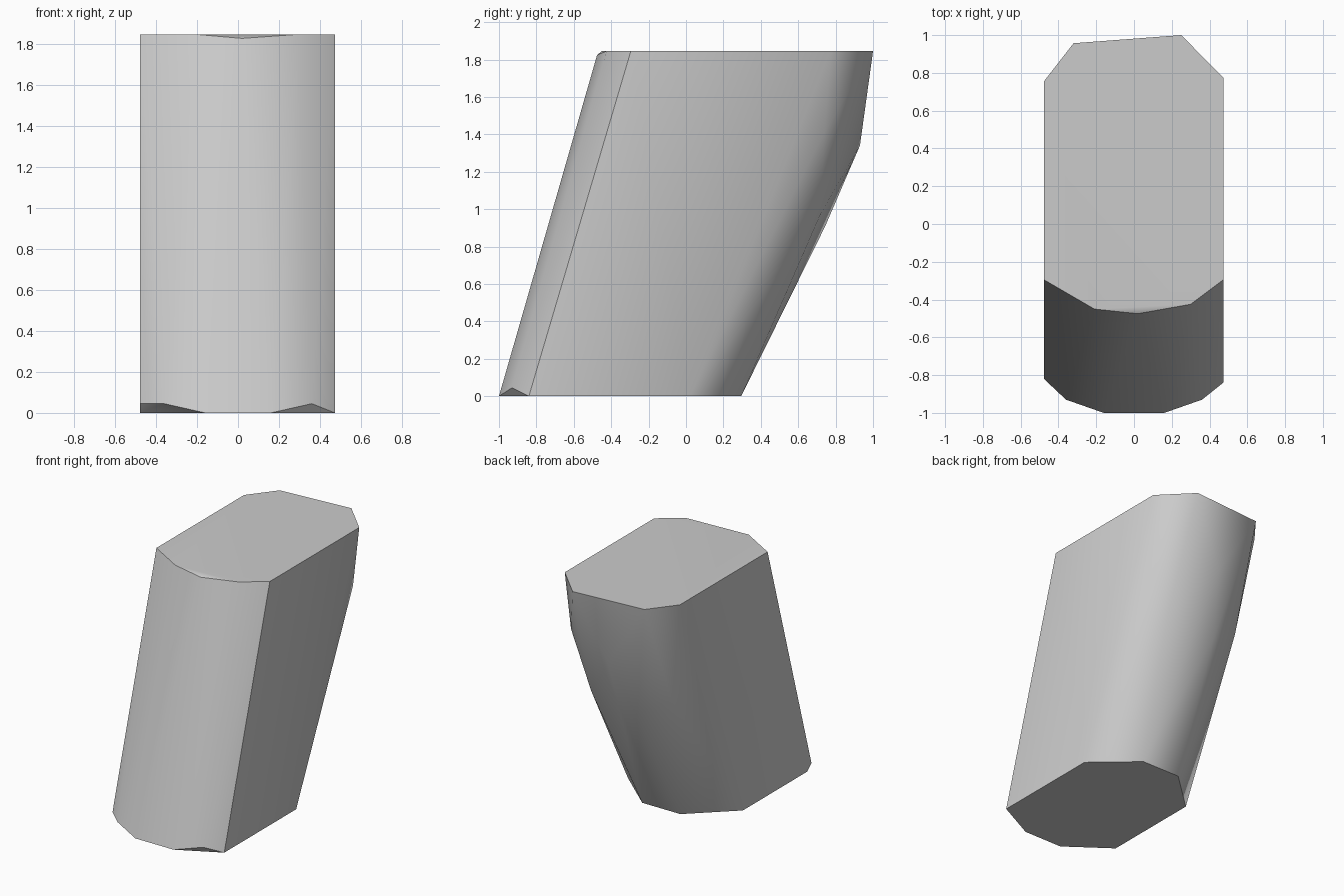
import bpy
import bmesh
import math

# Remove the default cube only
default_cube = bpy.data.objects.get("Cube")
if default_cube:
    bpy.data.objects.remove(default_cube, do_unlink=True)

TOP = 1.845      # height of the flat top
LEFT = 0.473     # flat left side
RIGHT = -0.477   # flat right side


def make_material(name, colour):
    material = bpy.data.materials.new(name)
    material.use_nodes = True
    material.diffuse_color = colour
    shader = material.node_tree.nodes["Principled BSDF"]
    shader.inputs["Base Color"].default_value = colour
    return material


def at_height(outline, height):
    return [(x, y, height) for x, y in outline]


# Flat bottom outline
bottom_outline = [
    (LEFT, -0.84), (0.16, -1), (-0.16, -1), (RIGHT, -0.77),
    (RIGHT, 0), (-0.16, 0.295), (0.16, 0.295), (LEFT, 0.02),
]

# Flat top outline, shifted backwards so the block leans
top_outline = [
    (LEFT, -0.295), (0.3, -0.425), (-0.21, -0.45), (RIGHT, -0.295),
    (RIGHT, 0.755), (-0.32, 0.957), (0.25, 1), (LEFT, 0.775),
]

# Chipped corners along the front rim, top and bottom
front_chips = [
    (0.02, -0.475, 1.825),
    (0.36, -0.93, 0.045), (-0.36, -0.93, 0.045), (RIGHT, -0.82, 0.045),
]

# Bulging facets of the back
back_bulge = [
    (0, 0.93, 1.34), (-0.11, 0.745, 0.91), (0.29, 0.72, 0.975),
    (-0.36, 0.68, 1.06), (0.445, 0.74, 1.41),
]

# Wrap all the corners in one convex block
bm = bmesh.new()
corners = at_height(bottom_outline, 0) + at_height(top_outline, TOP)
for corner in corners + front_chips + back_bulge:
    bm.verts.new(corner)
hull = bmesh.ops.convex_hull(bm, input=bm.verts[:])
loose = {v for v in hull["geom_interior"] + hull["geom_unused"]
         if isinstance(v, bmesh.types.BMVert)}
bmesh.ops.delete(bm, geom=list(loose), context="VERTS")

# Merge the triangles of the flat caps and sides
bmesh.ops.dissolve_limit(bm, angle_limit=math.radians(0.5),
                         verts=bm.verts[:], edges=bm.edges[:])
bmesh.ops.recalc_face_normals(bm, faces=bm.faces[:])

mesh = bpy.data.meshes.new("leaning_block")
bm.to_mesh(mesh)
bm.free()
block = bpy.data.objects.new("leaning_block", mesh)
bpy.context.collection.objects.link(block)
mesh.materials.append(make_material("light grey", (0.6, 0.6, 0.6, 1)))

# Soft facets on front and back, crisp rims
bpy.ops.object.select_all(action="DESELECT")
block.select_set(True)
bpy.context.view_layer.objects.active = block
bpy.ops.object.shade_smooth_by_angle(angle=math.radians(35))
